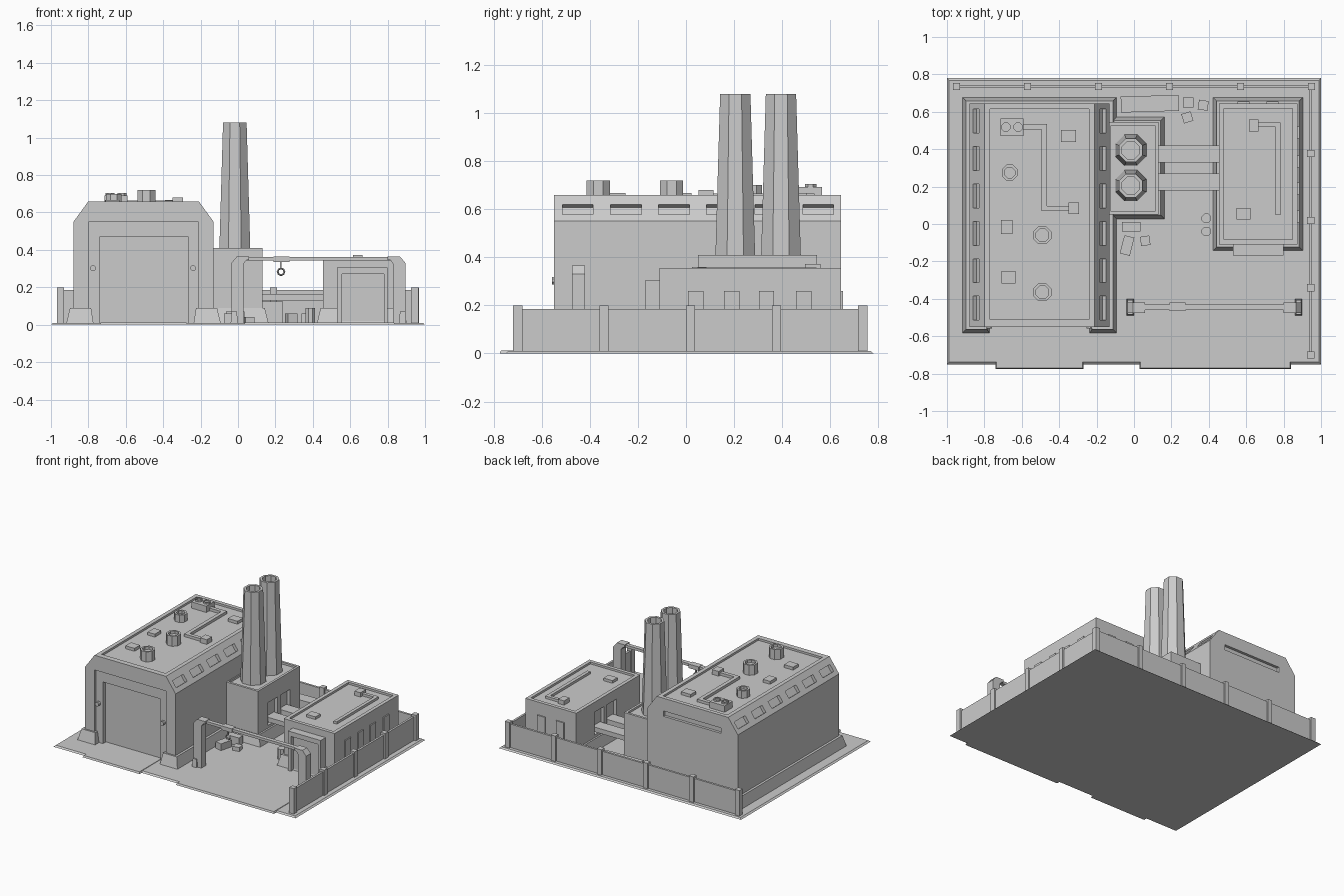
import bpy, bmesh, math
from mathutils import Matrix, Vector

if "Cube" in bpy.data.objects:
    bpy.data.objects.remove(bpy.data.objects["Cube"])


def finish(name, bm):
    bmesh.ops.recalc_face_normals(bm, faces=bm.faces)
    me = bpy.data.meshes.new(name)
    bm.to_mesh(me)
    bm.free()
    ob = bpy.data.objects.new(name, me)
    bpy.context.collection.objects.link(ob)
    return ob


def sink_top(bm, margin, depth):
    """Inset the highest face and push it down to leave a rim."""
    top = max(bm.faces, key=lambda f: f.calc_center_median().z)
    bmesh.ops.inset_region(bm, faces=[top], thickness=margin)
    top_copy = [v.co.copy() for v in top.verts]
    rim = bmesh.ops.extrude_face_region(bm, geom=[top])
    verts = [g for g in rim["geom"] if isinstance(g, bmesh.types.BMVert)]
    bmesh.ops.translate(bm, verts=verts, vec=(0, 0, -depth))
    if top.is_valid:
        bmesh.ops.delete(bm, geom=[top], context='FACES_ONLY')


def box(name, x, y, z, taper=0, rim=0, depth=0.015, rot=0):
    """Box from (min, max) pairs, optional top taper, sunken roof and turn."""
    bm = bmesh.new()
    bmesh.ops.create_cube(bm, size=1)
    cx, cy = sum(x) / 2, sum(y) / 2
    for v in bm.verts:
        t = taper if v.co.z > 0 else 0
        v.co = Vector((v.co.x * (x[1] - x[0] - 2 * t), v.co.y * (y[1] - y[0] - 2 * t),
                       z[0] if v.co.z < 0 else z[1]))
    bm.normal_update()
    if rim:
        sink_top(bm, rim, depth)
    bmesh.ops.transform(bm, verts=bm.verts,
                        matrix=Matrix.Translation((cx, cy, 0)) @ Matrix.Rotation(rot, 4, 'Z'))
    return finish(name, bm)


def prism(name, pts, y):
    """Extrude an xz outline along y."""
    bm = bmesh.new()
    f = bm.faces.new([bm.verts.new((p[0], y[0], p[1])) for p in pts])
    r = bmesh.ops.extrude_face_region(bm, geom=[f])
    bmesh.ops.translate(bm, verts=[g for g in r["geom"] if isinstance(g, bmesh.types.BMVert)],
                        vec=(0, y[1] - y[0], 0))
    return finish(name, bm)


def octagon(name, x, y, z, r0, r1, rim=0, depth=0.02, axis='Z', sides=8):
    """Low-sided cylinder; r0 and r1 are measured to the flats."""
    bm = bmesh.new()
    k = 1 / math.cos(math.pi / sides)
    bmesh.ops.create_cone(bm, cap_ends=True, segments=sides, radius1=r0 * k, radius2=r1 * k,
                          depth=z[1] - z[0])
    bmesh.ops.rotate(bm, verts=bm.verts, matrix=Matrix.Rotation(math.pi / sides, 3, 'Z'))
    bm.normal_update()
    if rim:
        sink_top(bm, rim, depth)
    if axis == 'Y':
        bmesh.ops.rotate(bm, verts=bm.verts, matrix=Matrix.Rotation(math.pi / 2, 3, 'X'))
    bmesh.ops.translate(bm, verts=bm.verts, vec=(x, y, sum(z) / 2))
    return finish(name, bm)


def cut(ob, cutter):
    m = ob.modifiers.new("cut", 'BOOLEAN')
    m.operation, m.solver, m.object = 'DIFFERENCE', 'EXACT', cutter
    with bpy.context.temp_override(object=ob, active_object=ob):
        bpy.ops.object.modifier_apply(modifier=m.name)
    bpy.data.objects.remove(cutter)


def duct(name, pts, w, z):
    """Flat rectangular duct following axis-aligned points."""
    h = w / 2
    for i, (a, b) in enumerate(zip(pts, pts[1:])):
        box(f"{name}_{i}", (min(a[0], b[0]) - h, max(a[0], b[0]) + h),
            (min(a[1], b[1]) - h, max(a[1], b[1]) + h), z)


# Ground slab and driveways
box("ground_slab", (-1, 1), (-0.75, 0.78), (0, 0.01), taper=0.012)
box("hall_driveway", (-0.74, -0.27), (-0.775, -0.45), (0, 0.013), taper=0.006)
box("yard_driveway", (0.03, 0.84), (-0.775, -0.2), (0, 0.013), taper=0.006)

# Main hall with chamfered roof edges
hall = prism("main_hall", [(-0.88, 0), (-0.88, 0.55), (-0.80, 0.66), (-0.21, 0.66),
                           (-0.13, 0.55), (-0.13, 0)], (-0.55, 0.645))
cut(hall, box("roof_cut", (-0.77, -0.24), (-0.51, 0.615), (0.645, 0.8)))
cut(hall, box("frame_cut", (-0.80, -0.21), (-0.7, -0.535), (-0.1, 0.55)))
cut(hall, box("door_cut", (-0.74, -0.265), (-0.7, -0.505), (-0.1, 0.47)))
cut(hall, box("slot_cut", (-0.74, -0.265), (0.625, 0.8), (0.525, 0.565)))

# Recessed skylights on both chamfers
ang = math.atan2(0.08, 0.11)
for side in (-1, 1):
    for i in range(6):
        c = box("skylight_cut", (-0.02, 0.02), (-0.064, 0.064), (-0.027, 0.027))
        c.data.transform(Matrix.Translation((-0.505 + side * 0.337, -0.45 + 0.2 * i, 0.597))
                         @ Matrix.Rotation(-side * ang, 4, 'Y'))
        cut(hall, c)

# Sloped plinths
plinth = box("hall_plinth", (-0.92, -0.09), (-0.585, 0.68), (0, 0.09), taper=0.022)
cut(plinth, prism("plinth_gap", [(-0.77, -0.01), (-0.787, 0.1), (-0.223, 0.1), (-0.24, -0.01)],
                  (-0.7, -0.5)))
box("boiler_plinth", (-0.13, 0.165), (0.025, 0.575), (0, 0.09), taper=0.022)
box("annex_plinth", (0.42, 0.905), (-0.145, 0.68), (0, 0.09), taper=0.022)

for x in (-0.775, -0.24):
    octagon("door_lamp", x, -0.545, (0.29, 0.315), 0.015, 0.015, axis='Y')

# Hall roof equipment
for x, y, r, top in ((-0.49, -0.06, 0.048, 0.72), (-0.49, -0.365, 0.048, 0.72),
                     (-0.665, 0.275, 0.042, 0.70)):
    octagon("roof_vent", x, y, (0.64, top), r, r, rim=0.015)
box("fan_unit", (-0.715, -0.59), (0.47, 0.565), (0.64, 0.692))
for x in (-0.685, -0.62):
    octagon("unit_fan", x, 0.518, (0.69, 0.705), 0.024, 0.024, rim=0.008, depth=0.008)
for x, y, w, d in ((-0.35, 0.47, 0.08, 0.065), (-0.68, -0.015, 0.06, 0.075),
                   (-0.67, -0.285, 0.075, 0.065)):
    box("roof_hatch", (x - w / 2, x + w / 2), (y - d / 2, y + d / 2), (0.64, 0.667))
duct("hall_duct", [(-0.59, 0.52), (-0.48, 0.52), (-0.48, 0.083), (-0.35, 0.083)], 0.028, (0.64, 0.665))
box("duct_outlet", (-0.35, -0.295), (0.053, 0.115), (0.64, 0.68))

# Boiler house and twin chimneys
boiler = box("boiler_house", (-0.14, 0.13), (0.05, 0.545), (0, 0.41), rim=0.025)
for y in (0.205, 0.395):
    octagon("chimney", -0.017, y, (0.39, 1.08), 0.083, 0.063, rim=0.018, depth=0.06)

# Annex building, porch, windows
annex = box("annex", (0.455, 0.875), (-0.11, 0.645), (0, 0.355), rim=0.038)
porch = box("annex_porch", (0.53, 0.80), (-0.168, -0.10), (0, 0.305))
cut(porch, box("porch_cut", (0.555, 0.78), (-0.3, -0.14), (-0.1, 0.27)))
for y in (0.04, 0.19, 0.335, 0.49):
    box("side_window", (0.86, 0.884), (y - 0.032, y + 0.032), (0.13, 0.26))
for x in (0.585, 0.74):
    box("back_window", (x - 0.032, x + 0.032), (0.63, 0.654), (0.13, 0.26))

# Conveyor bridges and the openings they pass through
for y in (0.225, 0.375):
    cut(boiler, box("opening", (0.105, 0.2), (y - 0.055, y + 0.055), (0.11, 0.28)))
    cut(annex, box("opening", (0.4, 0.48), (y - 0.055, y + 0.055), (0.11, 0.28)))
    box("conveyor_bridge", (0.10, 0.485), (y - 0.046, y + 0.046), (0.13, 0.165))

# Annex roof equipment
duct("annex_duct", [(0.655, 0.53), (0.77, 0.53), (0.77, 0.06)], 0.025, (0.335, 0.358))
box("annex_duct_unit", (0.615, 0.665), (0.495, 0.56), (0.335, 0.372))
box("annex_hatch", (0.548, 0.622), (0.025, 0.085), (0.335, 0.36))

# Perimeter wall with posts
box("back_wall", (-0.95, 0.95), (0.727, 0.743), (0, 0.185))
box("right_wall", (0.937, 0.953), (-0.70, 0.735), (0, 0.185))
posts = [(-0.95 + 0.38 * i, 0.735) for i in range(6)] + [(0.945, -0.70 + 0.359 * i) for i in range(4)]
for x, y in posts:
    box("wall_post", (x - 0.019, x + 0.019), (y - 0.019, y + 0.019), (0, 0.2))

# Gantry crane, mirrored legs
for s in (-1, 1):
    mid = 0.43
    leg = [(0.465, 0), (0.465, 0.33), (0.435, 0.366), (0.37, 0.366), (0.37, 0.345),
           (0.385, 0.345), (0.40, 0.325), (0.40, 0)]
    prism("gantry_leg", [(mid + s * px, pz) for px, pz in leg], (-0.475, -0.42))
    fx = mid + s * 0.45
    box("gantry_foot", (fx - 0.02, fx + 0.02), (-0.49, -0.40), (0, 0.07), taper=0.006)
box("gantry_beam", (0.04, 0.82), (-0.46, -0.43), (0.343, 0.362))
box("hoist_trolley", (0.19, 0.275), (-0.465, -0.42), (0.335, 0.365))
box("hoist_cable", (0.225, 0.233), (-0.449, -0.441), (0.30, 0.34))
bpy.ops.mesh.primitive_torus_add(location=(0.23, -0.445, 0.283), rotation=(math.pi / 2, 0, 0),
                                 major_segments=8, minor_segments=4, major_radius=0.018, minor_radius=0.005)
bpy.context.object.name = "hoist_hook"

# Yard clutter: x, y, width, depth, height, turn
for x, y, w, d, h, r in ((-0.015, -0.015, 0.10, 0.05, 0.07, 0), (-0.037, -0.115, 0.055, 0.10, 0.06, -0.25),
                         (0.06, -0.09, 0.05, 0.05, 0.04, 0.15), (0.085, 0.643, 0.31, 0.085, 0.125, 0.03),
                         (0.29, 0.65, 0.055, 0.055, 0.06, 0), (0.37, 0.635, 0.052, 0.052, 0.06, -0.15),
                         (0.285, 0.57, 0.052, 0.052, 0.06, 0.3)):
    box("crate", (x - w / 2, x + w / 2), (y - d / 2, y + d / 2), (0.005, h), rot=r)
for y in (0.03, -0.04):
    octagon("barrel", 0.387, y, (0.005, 0.09), 0.025, 0.025)
